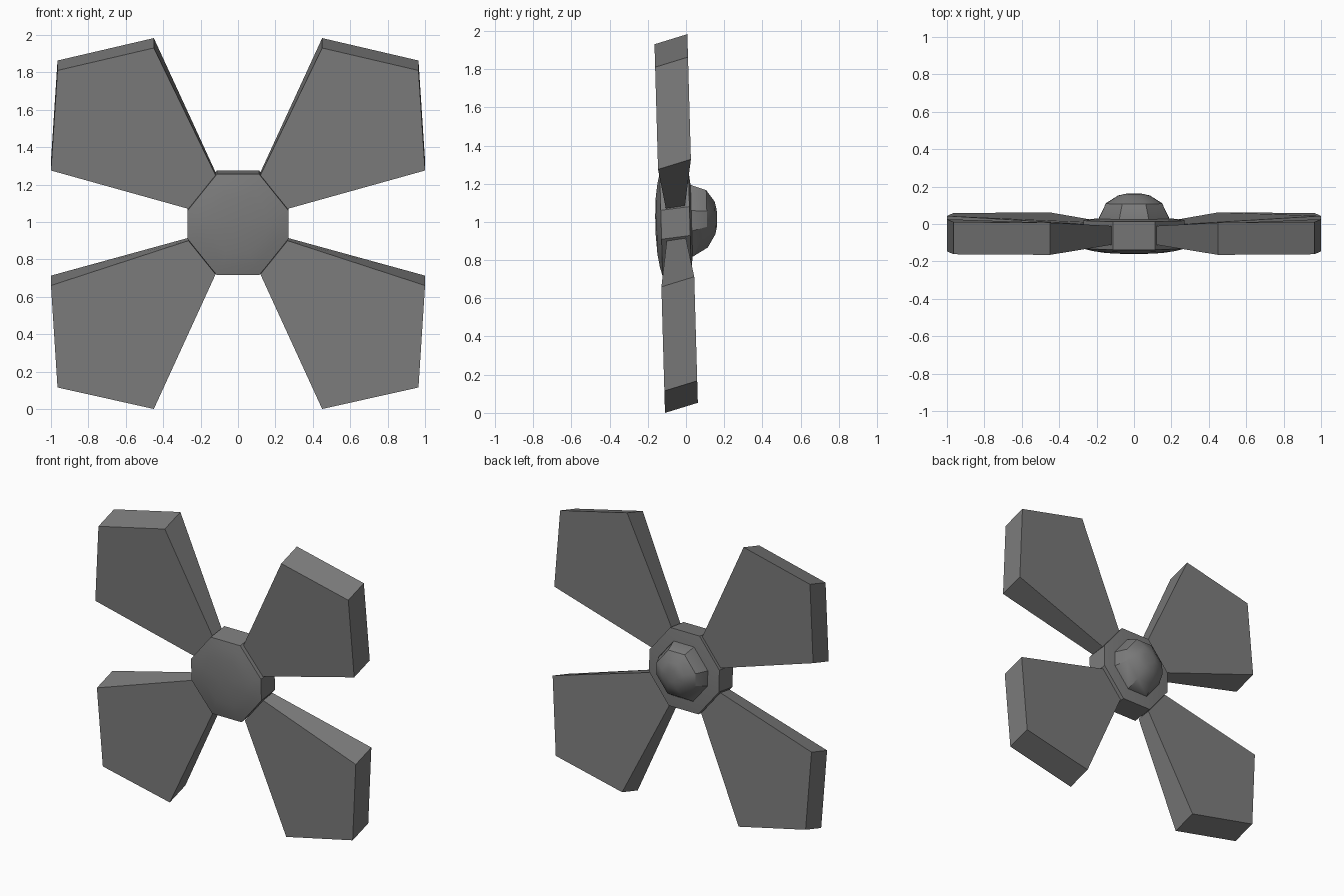
import bpy, bmesh, math

if "Cube" in bpy.data.objects:
    bpy.data.objects.remove(bpy.data.objects["Cube"])

grey = bpy.data.materials.new("mid grey")
grey.diffuse_color = (0.2, 0.2, 0.2, 1)
grey.use_nodes = True
grey.node_tree.nodes["Principled BSDF"].inputs["Base Color"].default_value = grey.diffuse_color
CZ = 0.985      # hub centre height
TILT = -0.0285  # slight lean of the whole model


def make(name, rings, smooth=False):
    """Skin a stack of equal-length point rings and cap both ends."""
    bm = bmesh.new()
    vr = [[bm.verts.new(p) for p in r] for r in rings]
    n = len(vr[0])
    for a, b in zip(vr, vr[1:]):
        for i in range(n):
            j = (i + 1) % n
            bm.faces.new((a[i], a[j], b[j], b[i]))
    bm.faces.new(vr[0])
    bm.faces.new(vr[-1])
    bmesh.ops.recalc_face_normals(bm, faces=bm.faces)
    me = bpy.data.meshes.new(name)
    bm.to_mesh(me)
    bm.free()
    me.materials.append(grey)
    if smooth:
        me.polygons.foreach_set("use_smooth", [True] * len(me.polygons))
        me.set_sharp_from_angle(angle=math.radians(30))
    ob = bpy.data.objects.new(name, me)
    bpy.context.collection.objects.link(ob)
    return ob


def octagon(r, y):
    """Octagon facing y, with longer diagonal sides, following the lean."""
    q = [(1, .28), (.42, 1), (-.42, 1), (-1, .28),
         (-1, -.28), (-.42, -1), (.42, -1), (1, -.28)]
    zc = CZ + 0.13 * (y + 0.13)
    return [(r * x, y + TILT * r * z, zc + r * z) for x, z in q]


# Hub with shallow front bulge
make("hub", [octagon(r, y) for r, y in
             [(.05, -.160), (.15, -.154), (.22, -.143), (.27, -.13),
              (.27, .02), (.18, .03)]], True)
# Rounded boss on the back
make("rear_boss", [octagon(r, y) for r, y in
                   [(.188, .01), (.188, .03), (.15, .11), (.085, .152), (.04, .162)]], True)


# Blades: outline is (x, front z, 1 if outer point)
def blade(name, outline):
    front, back = [], []
    for x, z, outer in outline:
        y = -0.11 + TILT * z if outer else -0.075 + TILT * z
        front.append((x, y, z))
        dy, dz = (0.172, 0.053) if outer else (0.1, 0.015)
        back.append((x, y + dy, z + dz))
    ob = make(name, [front, back])
    ob.modifiers.new("mirror", 'MIRROR')


blade("upper_blades", [(.265, 1.07, 0), (1, 1.275, 1), (.965, 1.81, 1), (.45, 1.93, 1), (.115, 1.24, 0)])
blade("lower_blades", [(.265, .90, 0), (1, .66, 1), (.965, .115, 1), (.45, 0, 1), (.12, .72, 0)])
